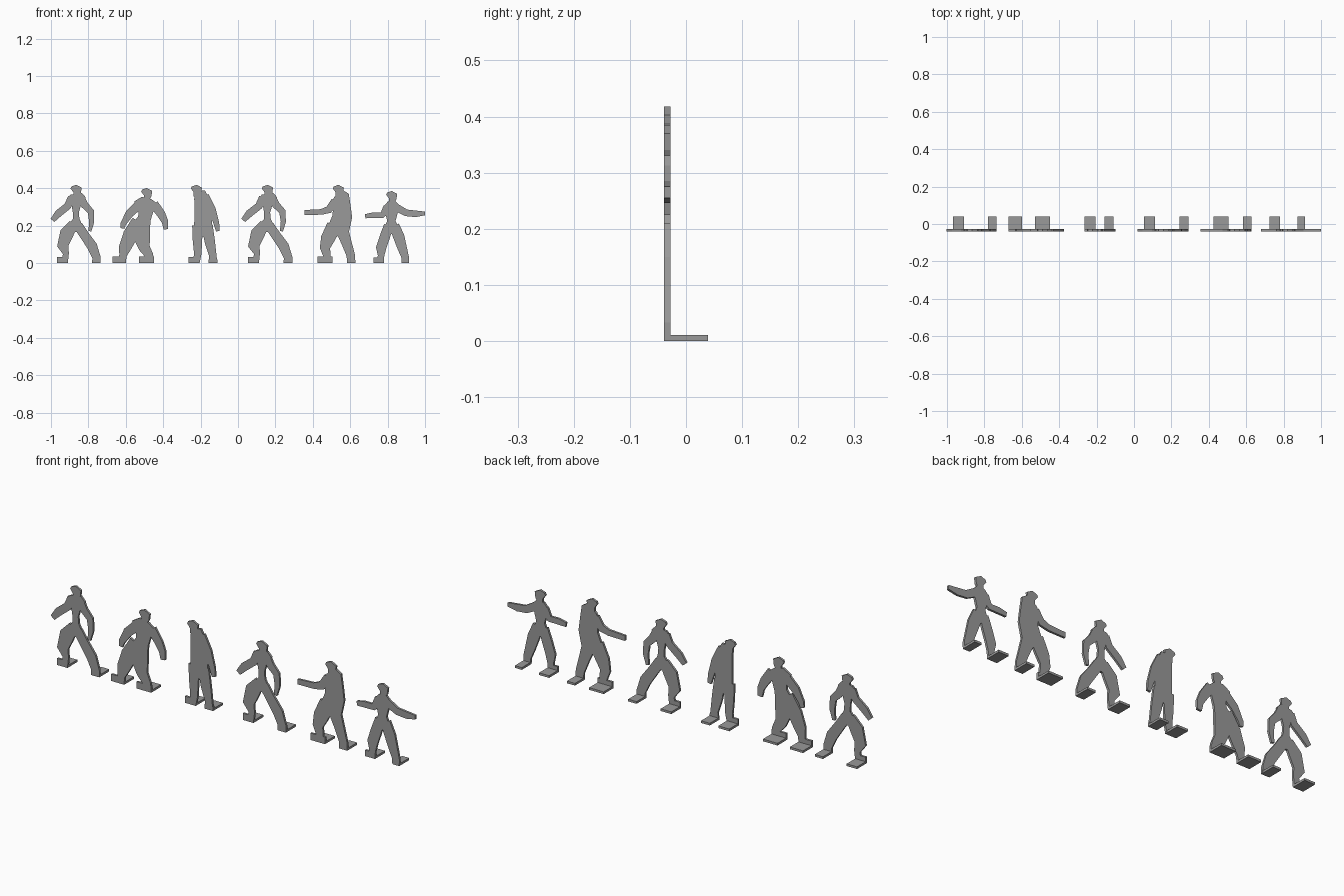
import bpy, bmesh
from mathutils import Vector
from mathutils.geometry import delaunay_2d_cdt

if "Cube" in bpy.data.objects:
    bpy.data.objects.remove(bpy.data.objects["Cube"])

# Single flat colour
grey = bpy.data.materials.new("plain grey")
grey.diffuse_color = (0.32, 0.32, 0.32, 1)
grey.use_nodes = True
grey.node_tree.nodes["Principled BSDF"].inputs["Base Color"].default_value = grey.diffuse_color

FRONT, BACK, STAND_BACK, STAND_TOP = -0.039, -0.028, 0.039, 0.011

# Head outline around its centre, in hundredths
HEAD = [(-3, .5), (-2.5, 1.6), (0, 2.5), (2.9, 1), (2.5, -2), (1.5, -3.8), (-1.5, -3.8), (-1.5, -1.5)]


def strip(path):
    """Outline of a limb from centre points with widths (x, z, width)."""
    pts = [Vector(p[:2]) for p in path]
    left, right = [], []
    for i, p in enumerate(pts):
        d = Vector((0, 0))
        if i > 0:
            d += (p - pts[i - 1]).normalized()
        if i < len(pts) - 1:
            d += (pts[i + 1] - p).normalized()
        d.normalize()
        n = Vector((-d.y, d.x)) * path[i][2] / 2
        left.append(p + n)
        right.append(p - n)
    return [Vector((q.x, max(q.y, 0))) for q in left + right[::-1]]


def rect(x0, x1, h):
    return [Vector(c) for c in ((x0, 0), (x1, 0), (x1, h), (x0, h))]


def finish(bm, name):
    bmesh.ops.recalc_face_normals(bm, faces=bm.faces)
    me = bpy.data.meshes.new(name)
    bm.to_mesh(me)
    bm.free()
    me.materials.append(grey)
    bpy.context.collection.objects.link(bpy.data.objects.new(name, me))


def cutout(name, outlines, ox, sx):
    """Merge the overlapping outlines into one flat shape and give it thickness."""
    verts, faces = [], []
    for o in outlines:
        faces.append(list(range(len(verts), len(verts) + len(o))))
        verts += o
    v2, _, f2, *_ = delaunay_2d_cdt(verts, [], faces, 1, 1e-4)
    bm = bmesh.new()
    vs = [bm.verts.new((ox + v.x * sx / 100, FRONT, v.y / 100)) for v in v2]
    for f in f2:
        bm.faces.new([vs[i] for i in f])
    bmesh.ops.delete(bm, geom=[v for v in bm.verts if not v.link_faces], context='VERTS')
    bmesh.ops.recalc_face_normals(bm, faces=bm.faces)
    new = bmesh.ops.extrude_face_region(bm, geom=bm.faces[:], use_keep_orig=True)["geom"]
    moved = [g for g in new if isinstance(g, bmesh.types.BMVert)]
    bmesh.ops.translate(bm, verts=moved, vec=(0, BACK - FRONT, 0))
    finish(bm, name)


def stand(name, x0, x1):
    bm = bmesh.new()
    bmesh.ops.create_cube(bm, size=1)
    for v in bm.verts:
        v.co = (x1 if v.co.x > 0 else x0, STAND_BACK if v.co.y > 0 else FRONT,
                STAND_TOP if v.co.z > 0 else 0)
    finish(bm, name)


def figure(name, ox, pose, sx=1):
    hx, hz = pose["head"]
    outlines = [[Vector((hx + x, hz + z)) for x, z in HEAD]]
    outlines += [strip(p) for p in pose["limbs"]]
    outlines += [rect(*f) for f in pose["feet"]]
    cutout(name + "_body", outlines, ox, sx)
    for side, (x0, x1, _) in zip(("left", "right"), pose["feet"]):
        stand(f"{name}_{side}_stand", ox + x0 * sx / 100, ox + x1 * sx / 100)


# Poses: limbs are torso, arms, legs; feet are (start, end, height)
striding = dict(head=(13.5, 39.3), feet=[(3.3, 9, 3.3), (22, 26.5, 1.5)], limbs=[
    [(13.5, 37, 6), (13.8, 35, 9.5), (13.5, 31, 5), (13.3, 27, 3.2), (13.5, 23.5, 3.5), (13, 20, 8), (13.3, 16.5, 4)],
    [(11, 35, 4), (9, 30.5, 4), (4, 26.5, 4), (0.8, 22.8, 2.6)],
    [(16.5, 34, 4), (18, 31, 4), (21.3, 27.5, 3.5), (21.8, 22, 2.7), (20.8, 17, 1.6)],
    [(12, 21, 5), (8.5, 16, 7.5), (6.3, 9, 6), (8, 5, 3.2), (7.3, 0, 3.4)],
    [(14.5, 20, 5), (17.8, 15, 5), (22, 9, 5.5), (24.3, 3, 4.5), (24.3, 0, 4.5)]])

crouching = dict(head=(18.2, 37.6), feet=[(0, 7.2, 3.4), (14, 22, 3.4)], limbs=[
    [(18, 34.8, 5), (17.5, 32.5, 12), (17.8, 28, 8), (17, 24, 7), (15, 19, 10), (13.8, 13, 9)],
    [(15, 32, 5), (9, 26.5, 4.5), (5.7, 21, 3), (5.2, 18.5, 2)],
    [(22, 31.5, 5), (26, 26, 4.5), (28, 22, 3.5), (28.4, 18, 2.4)],
    [(14, 22, 8), (9.5, 15, 8), (6.5, 8, 6.5), (5.5, 4, 4), (5, 0, 4)],
    [(15.5, 22, 9), (15.5, 14, 9), (17, 8, 6), (19.5, 4, 4.5), (20, 0, 4)]])

standing = dict(head=(4.3, 39.3), feet=[(0, 6, 3.3), (10.7, 15.5, 2)], limbs=[
    [(6.3, 38.5, 5), (6.8, 35, 7.5), (8, 27, 9.5), (7.8, 20, 9.5), (7.5, 14, 9)],
    [(9, 36, 4), (12.5, 29, 4), (15, 21, 3), (15.7, 17, 1.8)],
    [(5, 20, 6), (4.8, 12, 5), (5, 5, 4), (4.2, 0, 3.6)],
    [(10, 20, 6), (11.5, 11, 5.5), (13, 4, 4), (13.2, 0, 4.5)]])

reaching = dict(head=(18.2, 39.3), feet=[(7, 15, 3.4), (22.8, 27.2, 1.5)], limbs=[
    [(18.5, 37, 6), (19.5, 35.5, 9), (20, 30, 9.5), (20.3, 25, 10.5), (18.5, 19, 11.5), (17, 14.5, 8)],
    [(16.5, 33, 4.5), (13, 28.5, 4), (9, 27.3, 3), (0, 27, 2.6)],
    [(16, 20, 8), (12.5, 13, 7.5), (11, 8, 5.5), (12, 4, 4), (12.5, 0, 4)],
    [(20, 18, 7), (22.5, 11, 5.5), (24.8, 4, 4.5), (25, 0, 4.4)]])

balancing = dict(head=(14.2, 36), feet=[(4.5, 10, 3), (19.5, 23.3, 1.5)], limbs=[
    [(14, 33, 4), (14.3, 30.5, 8.5), (14, 26.5, 6.5), (14, 22.5, 4.5), (14, 19, 7.5), (14, 15.5, 5)],
    [(12, 29.5, 5), (9, 25.5, 3.2), (4, 25.5, 3), (0, 25, 2.2)],
    [(17, 29.5, 4), (22, 26.8, 3.6), (27, 26.3, 3.5), (32, 26.5, 2)],
    [(12.5, 20, 5), (10.5, 14, 5.5), (8.5, 8, 5.5), (8.5, 4, 3.5), (8, 0, 3.5)],
    [(15.5, 20, 5.5), (18, 14, 6), (19.8, 8, 5), (21.4, 3, 4), (21.4, 0, 3.8)]])

figure("first_dancer", -1.0, striding)
figure("second_dancer", -0.67, crouching)
figure("third_dancer", -0.265, standing)
figure("fourth_dancer", 0.02, striding, 1.02)
figure("fifth_dancer", 0.355, reaching)
figure("sixth_dancer", 0.68, balancing)
